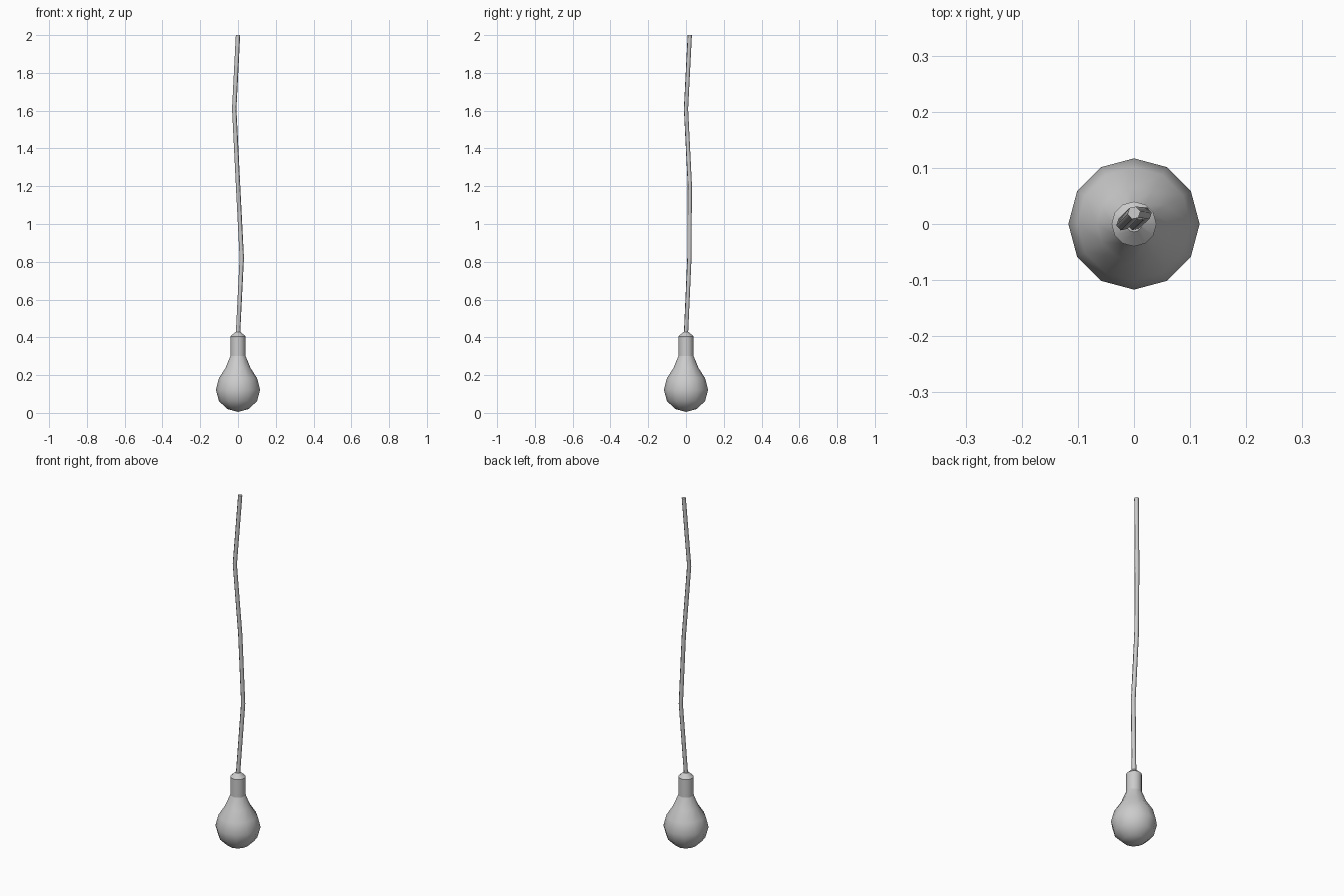
import bpy, bmesh, math

if "Cube" in bpy.data.objects:
    bpy.data.objects.remove(bpy.data.objects["Cube"])

SIDES = 12


def lathe(name, profile, angle):
    """Revolve (radius, z) points around z; radius 0 becomes a pole."""
    bm = bmesh.new()
    rings = []
    for r, z in profile:
        if r == 0:
            rings.append([bm.verts.new((0, 0, z))] * SIDES)
        else:
            rings.append([bm.verts.new((r * math.cos(2 * math.pi * i / SIDES),
                                        r * math.sin(2 * math.pi * i / SIDES), z))
                          for i in range(SIDES)])
    for low, high in zip(rings, rings[1:]):
        for i in range(SIDES):
            j = (i + 1) % SIDES
            bm.faces.new(list(dict.fromkeys((low[i], low[j], high[j], high[i]))))
    bmesh.ops.recalc_face_normals(bm, faces=bm.faces)
    mesh = bpy.data.meshes.new(name)
    bm.to_mesh(mesh)
    bm.free()
    ob = bpy.data.objects.new(name, mesh)
    bpy.context.collection.objects.link(ob)
    bpy.ops.object.select_all(action='DESELECT')
    ob.select_set(True)
    bpy.context.view_layer.objects.active = ob
    bpy.ops.object.shade_smooth_by_angle(angle=math.radians(angle))
    return ob


# Glass bulb
lathe("bulb", [(0, 0.005), (0.058, 0.021), (0.101, 0.063), (0.117, 0.122),
               (0.101, 0.184), (0.066, 0.238), (0.04, 0.302)], 50)

# Socket with a conical cap
lathe("socket", [(0, 0.302), (0.04, 0.302), (0.04, 0.405),
                 (0.014, 0.429), (0, 0.429)], 35)

# Gently bent hanging cord
path = [(0, 0, 0.42), (0.02, 0.018, 0.82), (0, 0.02, 1.21),
        (-0.02, 0, 1.61), (0, 0.02, 2.0)]
curve = bpy.data.curves.new("cord", 'CURVE')
curve.dimensions = '3D'
curve.bevel_depth = 0.0118
curve.bevel_resolution = 1
curve.use_fill_caps = True
spline = curve.splines.new('POLY')
spline.points.add(len(path) - 1)
for point, co in zip(spline.points, path):
    point.co = (*co, 1)
cord = bpy.data.objects.new("cord", curve)
bpy.context.collection.objects.link(cord)
